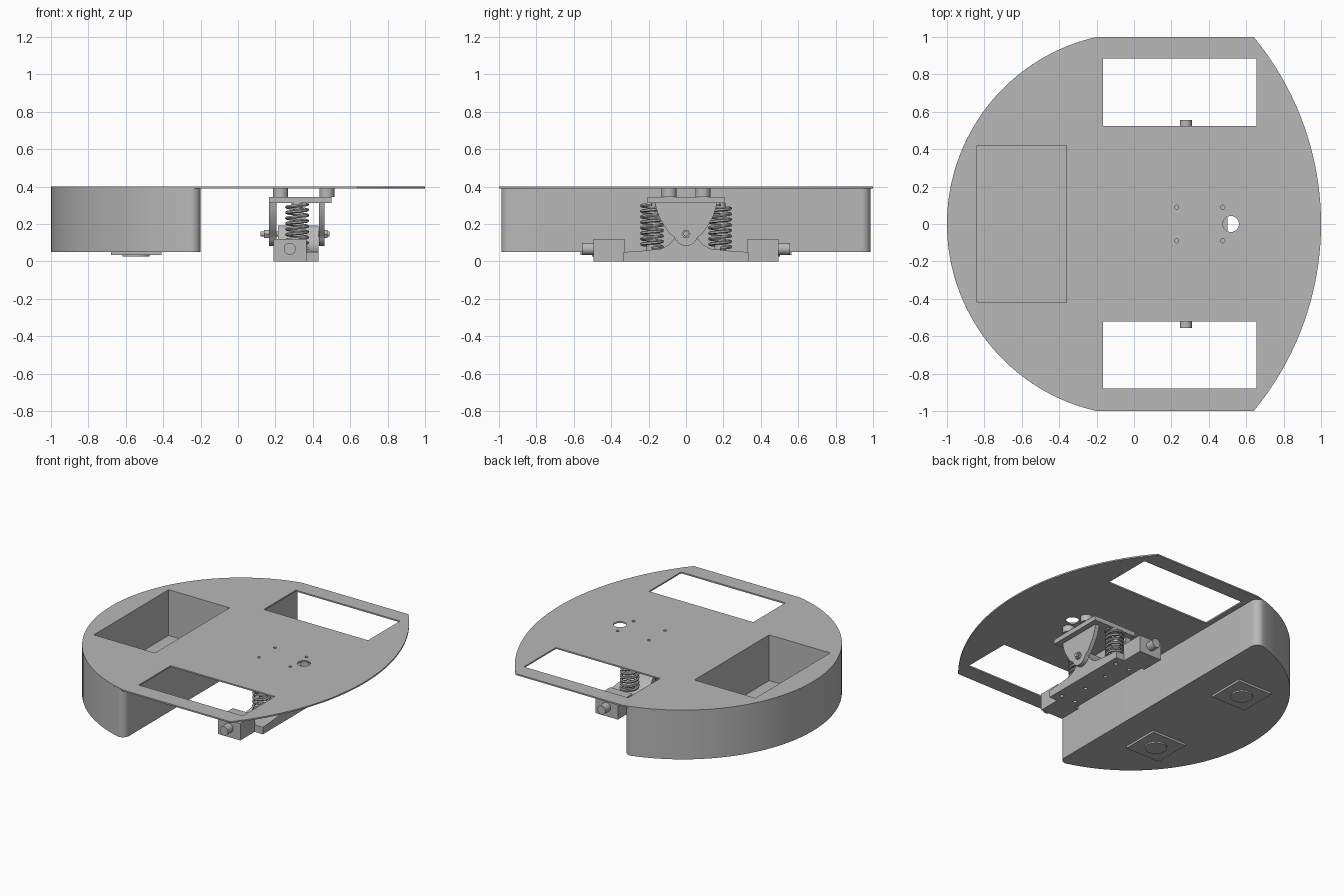
import bpy, bmesh
from math import pi, sin, cos, atan2, sqrt
from mathutils import Matrix

if "Cube" in bpy.data.objects:
    bpy.data.objects.remove(bpy.data.objects["Cube"])

grey = bpy.data.materials.new("plain grey")
grey.use_nodes = True
COLOUR = (0.48, 0.48, 0.48, 1)
grey.diffuse_color = COLOUR
grey.node_tree.nodes["Principled BSDF"].inputs["Base Color"].default_value = COLOUR

parts = []
# Axis frames: a profile is drawn in local xy and extruded along local z
FRAMES = {
    "Z": Matrix.Identity(4),
    "X": Matrix(((0, 0, 1, 0), (1, 0, 0, 0), (0, 1, 0, 0), (0, 0, 0, 1))),
    "Y": Matrix(((0, 1, 0, 0), (0, 0, 1, 0), (1, 0, 0, 0), (0, 0, 0, 1))),
}


def curve_to_mesh(name, curve, matrix):
    temp = bpy.data.objects.new(name + " curve", curve)
    bpy.context.scene.collection.objects.link(temp)
    bpy.context.view_layer.update()
    deps = bpy.context.evaluated_depsgraph_get()
    mesh = bpy.data.meshes.new_from_object(temp.evaluated_get(deps))
    bpy.data.objects.remove(temp)
    bm = bmesh.new()
    bm.from_mesh(mesh)
    bm.transform(matrix)
    bmesh.ops.remove_doubles(bm, verts=bm.verts, dist=1e-5)
    bmesh.ops.recalc_face_normals(bm, faces=bm.faces)
    bm.to_mesh(mesh)
    bm.free()
    mesh.name = name
    mesh.materials.clear()
    mesh.materials.append(grey)
    obj = bpy.data.objects.new(name, mesh)
    bpy.context.scene.collection.objects.link(obj)
    parts.append(obj)
    return obj


def add_spline(curve, points, cyclic):
    spline = curve.splines.new("POLY")
    spline.points.add(len(points) - 1)
    for p, co in zip(spline.points, points):
        p.co = (*co, 0, 1) if len(co) == 2 else (*co, 1)
    spline.use_cyclic_u = cyclic


def prism(name, loops, axis, lo, hi):
    """Extrude an outline, with any further loops as holes."""
    curve = bpy.data.curves.new(name, "CURVE")
    curve.dimensions = "2D"
    curve.fill_mode = "BOTH"
    curve.extrude = (hi - lo) / 2
    for loop in loops:
        add_spline(curve, loop, True)
    shift = Matrix.Translation((0, 0, (lo + hi) / 2))
    return curve_to_mesh(name, curve, FRAMES[axis] @ shift)


def arc(cx, cy, r, a0, a1, n):
    return [(cx + r * cos(a0 + (a1 - a0) * i / n), cy + r * sin(a0 + (a1 - a0) * i / n))
            for i in range(n + 1)]


def circle(cx, cy, r, n=24):
    return arc(cx, cy, r, 0, 2 * pi, n)[:-1]


def rect(x0, x1, y0, y1):
    return [(x0, y0), (x1, y0), (x1, y1), (x0, y1)]


def mirrored(half):
    """Mirror a profile about its first coordinate."""
    return half + [(-a, b) for a, b in reversed(half) if abs(a) > 1e-4]


# Deck plate with wheel openings, pocket mouth and fixing holes
BACK_C, BACK_R = 0.025, 1.025
NOSE_C, NOSE_R = -0.569, 1.569
back_a = atan2(1, -0.2 - BACK_C)
nose_a = atan2(1, 0.64 - NOSE_C)
deck = (arc(BACK_C, 0, BACK_R, back_a, 2 * pi - back_a, 64)
        + arc(NOSE_C, 0, NOSE_R, -nose_a, nose_a, 40))
pocket = rect(-0.84, -0.36, -0.42, 0.42)
post_spots = [(x, y) for x in (0.228, 0.475) for y in (-0.09, 0.09)]
holes = [rect(-0.165, 0.655, 0.525, 0.885), rect(-0.165, 0.655, -0.88, -0.52),
         pocket, circle(0.518, 0, 0.043)]
holes += [circle(x, y, 0.011, 12) for x, y in post_spots]
prism("deck_plate", [deck] + holes, "Z", 0.39, 0.40)

# Rear housing with rounded ends and a deep pocket
FILLET = 0.05
end_y = sqrt(BACK_R ** 2 - (-0.2 - FILLET - BACK_C) ** 2)
end_a = atan2(end_y, -0.2 - FILLET - BACK_C)
housing = (arc(BACK_C, 0, BACK_R, end_a, 2 * pi - end_a, 64)
           + arc(-0.2 - FILLET, -end_y + FILLET, FILLET, -pi / 2, 0, 8)[1:]
           + arc(-0.2 - FILLET, end_y - FILLET, FILLET, 0, pi / 2, 8)[:-1])
prism("housing_wall", [housing, pocket], "Z", 0.075, 0.39)
prism("housing_floor", [housing], "Z", 0.05, 0.075)

# Square pads with a disc under the housing
for side, s in (("left", 1), ("right", -1)):
    y = s * 0.43
    prism(f"pad_{side}", [rect(-0.68, -0.41, y - 0.135, y + 0.135)], "Z", 0.035, 0.05)
    prism(f"pad_disc_{side}", [circle(-0.545, y, 0.072, 32)], "Z", 0.025, 0.035)

# Suspension bracket: posts, top plate and two hanging cheeks
for i, (x, y) in enumerate(post_spots):
    prism(f"post_{i}", [circle(x, y, 0.04), circle(x, y, 0.011, 12)], "Z", 0.345, 0.39)
prism("bracket_top", [rect(0.165, 0.5, -0.205, 0.205)], "Z", 0.312, 0.345)
PIVOT = 0.147
cheek = mirrored([(0.165, 0.312), (0.16, 0.285), (0.145, 0.24), (0.12, 0.195), (0.09, 0.15)]
                 + arc(0, PIVOT, 0.064, -0.3, -pi / 2, 8))
prism("cheek_inner", [cheek], "X", 0.165, 0.205)
prism("cheek_outer", [cheek], "X", 0.432, 0.462)

# Pivot bolt with head and nut
prism("pivot_bolt", [circle(0, PIVOT, 0.014, 16)], "X", 0.12, 0.49)
prism("bolt_head", [circle(0, PIVOT, 0.024, 6)], "X", 0.14, 0.165)
prism("bolt_nut", [circle(0, PIVOT, 0.024, 6)], "X", 0.462, 0.478)

# Rocker: drilled base, shallow arched beam and pivot hub
drill = [circle(x, y, 0.013, 12) for x, y in
         ((0.27, -0.27), (0.38, -0.27), (0.27, 0.27), (0.38, 0.27), (0.325, -0.1), (0.325, 0.1))]
prism("rocker_base", [rect(0.215, 0.43, -0.335, 0.335)] + drill, "Z", 0, 0.03)
rocker = mirrored([(0.335, 0.03), (0.335, 0.05), (0.25, 0.055), (0.13, 0.068), (0.09, 0.09),
                   (0.065, 0.12)] + arc(0, PIVOT, 0.045, 0.3, pi / 2, 8))
prism("rocker_beam", [rocker], "X", 0.215, 0.43)

# Motor blocks, shafts and coil springs on both ends
for side, s in (("left", 1), ("right", -1)):
    y0, y1 = sorted((s * 0.33, s * 0.495))
    prism(f"motor_block_{side}", [rect(0.19, 0.365, y0, y1)], "Z", 0, 0.12)
    y0, y1 = sorted((s * 0.495, s * 0.555))
    prism(f"shaft_{side}", [circle(0.067, 0.277, 0.032)], "Y", y0, y1)

    coil = bpy.data.curves.new("coil", "CURVE")
    coil.dimensions = "3D"
    coil.bevel_depth = 0.009
    coil.bevel_resolution = 1
    coil.use_fill_caps = True
    turns, steps = 8, 20
    add_spline(coil, [(0.316 + 0.055 * cos(2 * pi * i / steps),
                       s * 0.182 + 0.055 * sin(2 * pi * i / steps),
                       0.07 + 0.235 * i / (turns * steps))
                      for i in range(turns * steps + 1)], False)
    curve_to_mesh(f"spring_{side}", coil, Matrix.Identity(4))
    prism(f"spring_seat_{side}", [circle(0.316, s * 0.182, 0.03)], "Z", 0.05, 0.09)
    prism(f"spring_cap_{side}", [circle(0.316, s * 0.182, 0.03)], "Z", 0.285, 0.312)

# Smooth the curved walls, keep edges sharp
bpy.ops.object.select_all(action="DESELECT")
for obj in parts:
    obj.select_set(True)
bpy.context.view_layer.objects.active = parts[0]
bpy.ops.object.shade_smooth_by_angle(angle=0.6)
